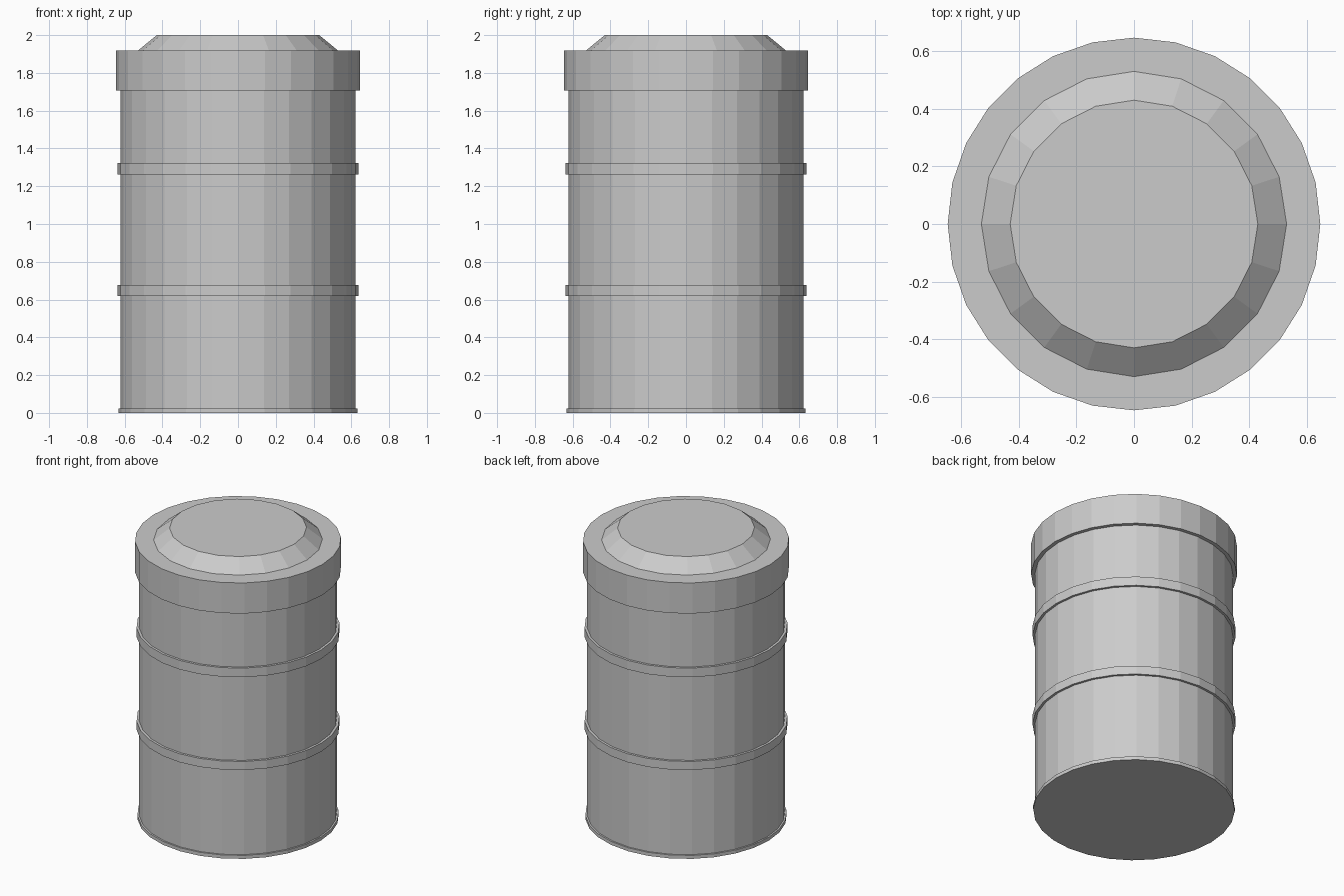
import bpy
import bmesh
from math import cos, sin, tau

cube = bpy.data.objects.get("Cube")
if cube:
    bpy.data.objects.remove(cube, do_unlink=True)

metal = bpy.data.materials.new("grey_metal")
metal.use_nodes = True
grey = (0.6, 0.6, 0.6, 1)
metal.diffuse_color = grey
metal.node_tree.nodes["Principled BSDF"].inputs["Base Color"].default_value = grey


def lathe(name, profile, sides, closed=False):
    """Turn (radius, height) points about z; closed makes a hollow ring, else the ends are capped."""
    bm = bmesh.new()
    loops = [[bm.verts.new((r * cos(tau * i / sides), r * sin(tau * i / sides), z))
              for i in range(sides)] for r, z in profile]
    pairs = list(zip(loops, loops[1:]))
    if closed:
        pairs.append((loops[-1], loops[0]))
    else:
        bm.faces.new(loops[0][::-1])
        bm.faces.new(loops[-1])
    for low, high in pairs:
        for i in range(sides):
            j = (i + 1) % sides
            bm.faces.new((low[i], low[j], high[j], high[i]))
    bmesh.ops.recalc_face_normals(bm, faces=bm.faces)
    mesh = bpy.data.meshes.new(name)
    bm.to_mesh(mesh)
    bm.free()
    mesh.materials.append(metal)
    obj = bpy.data.objects.new(name, mesh)
    bpy.context.collection.objects.link(obj)
    return obj


SIDES = 28
BODY = 0.622

# Drum with its foot rim and wide lid
lathe("drum_body", [(0.633, 0), (0.633, 0.024), (BODY, 0.024), (BODY, 1.706),
                    (0.647, 1.706), (0.647, 1.918)], SIDES)

# Two raised hoops round the drum
for name, low, high in (("lower_hoop", 0.618, 0.677), ("upper_hoop", 1.261, 1.324)):
    lathe(name, [(BODY - 0.01, low), (0.638, low), (0.638, high), (BODY - 0.01, high)],
          SIDES, closed=True)

# Tapered cap on the lid
lathe("lid_cap", [(0.53, 1.915), (0.53, 1.918), (0.43, 2)], 20)
